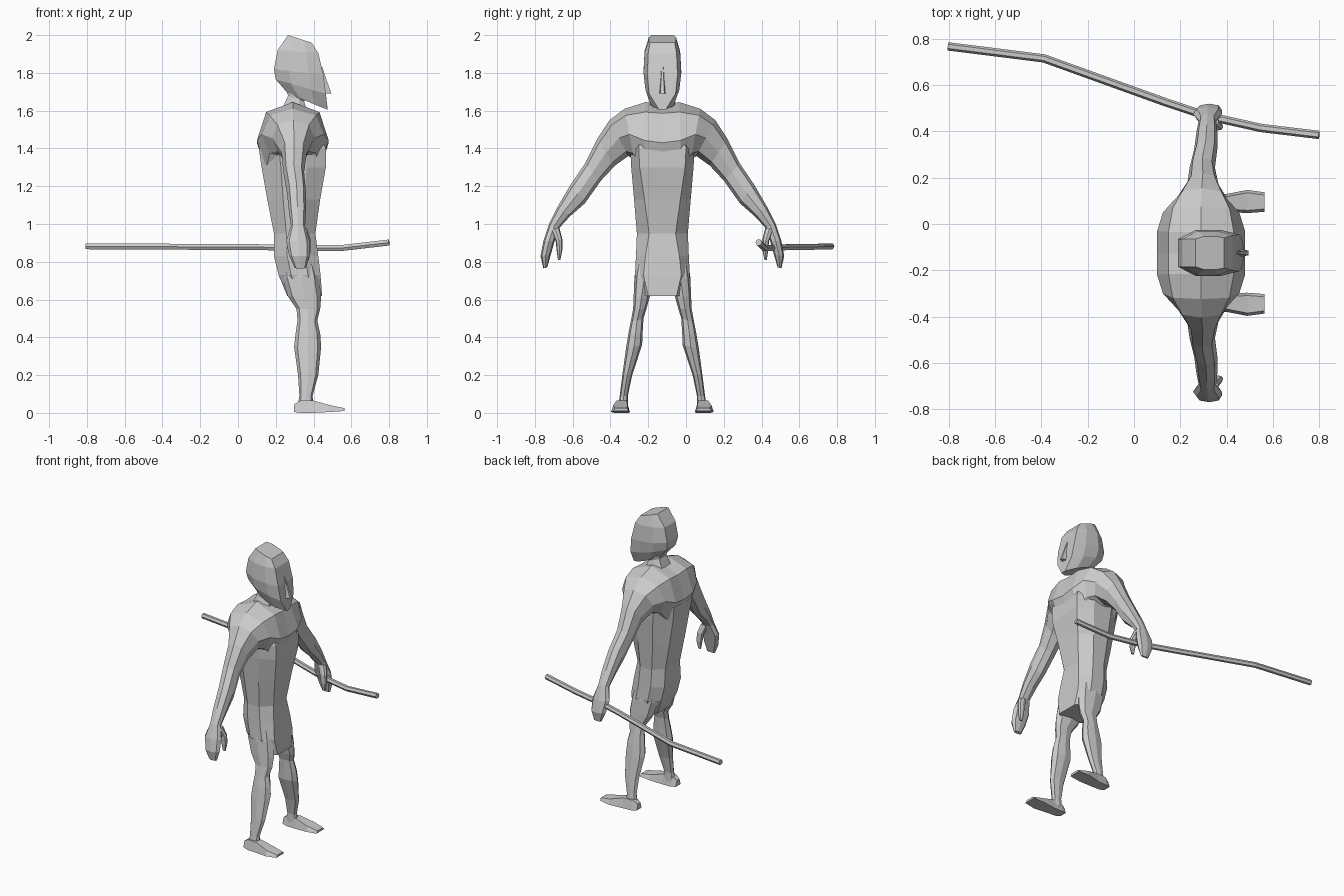
import bpy, bmesh, math
from mathutils import Vector

MID_Y = -0.125          # the body's plane of symmetry

skin = bpy.data.materials.new("light_grey")
skin.diffuse_color = (0.6, 0.6, 0.6, 1)


def loft(name, rings, mirror=False, y=MID_Y, cap_start=True):
    """Skin a list of equal-length point rings into one flat-shaded part."""
    bm = bmesh.new()
    loops = [[bm.verts.new(p) for p in ring] for ring in rings]
    n = len(loops[0])
    for a, b in zip(loops, loops[1:]):
        for i in range(n):
            j = (i + 1) % n
            bm.faces.new((a[i], a[j], b[j], b[i]))
    if cap_start:
        bm.faces.new(loops[0][::-1])
    bm.faces.new(loops[-1])
    bmesh.ops.recalc_face_normals(bm, faces=bm.faces)
    mesh = bpy.data.meshes.new(name)
    bm.to_mesh(mesh)
    bm.free()
    mesh.materials.append(skin)
    ob = bpy.data.objects.new(name, mesh)
    ob.location.y = y
    bpy.context.collection.objects.link(ob)
    if mirror:
        mod = ob.modifiers.new("mirror", 'MIRROR')
        mod.use_axis = (False, True, False)
    return ob


def limb_ring(d_out, z_out, d_in, z_in, x_back, x_front):
    """Eight-sided ring from an outer to an inner contour point."""
    c = Vector(((x_back + x_front) / 2, (d_out + d_in) / 2, (z_out + z_in) / 2))
    u = Vector((0, d_out - d_in, z_out - z_in)) / 2
    w = Vector(((x_front - x_back) / 2, 0, 0))
    ring = []
    for k in range(8):
        s = 1.05 if k % 2 else 1.0
        a = k * math.pi / 4
        ring.append(c + u * math.cos(a) * s + w * math.sin(a) * s)
    return ring


def body_ring(x_back, z_back, x_front, z_front, w_back, w_side, w_front):
    """Eight-sided ring, symmetric in y, running from back to front."""
    half = [(0, w_back), (0.3, w_side), (0.7, w_side), (1, w_front)]
    pts = half + [(t, -w) for t, w in reversed(half)]
    return [(x_back + t * (x_front - x_back), w,
             z_back + t * (z_front - z_back)) for t, w in pts]


# torso and skirt
torso = [(1.50, .15, .42, .10, .14, .11), (1.40, .11, .465, .10, .17, .125),
         (1.30, .125, .465, .09, .165, .12), (1.13, .155, .435, .085, .15, .095),
         (.95, .19, .41, .08, .135, .07), (.83, .19, .425, .09, .14, .09),
         (.73, .215, .437, .09, .145, .10), (.62, .26, .445, .07, .12, .075)]
loft("torso", [body_ring(b, z, f, z, wb, ws, wf) for z, b, f, wb, ws, wf in torso])

# shoulders, arms and hands
loft("shoulder_and_arm", [limb_ring(*s) for s in [
    (0, 1.64, 0, 1.22, .10, .48),
    (.09, 1.645, .10, 1.24, .10, .48),
    (.20, 1.61, .15, 1.34, .125, .455),
    (.28, 1.55, .18, 1.36, .18, .405),
    (.345, 1.45, .25, 1.31, .23, .365),
    (.41, 1.32, .325, 1.23, .24, .35),
    (.485, 1.21, .41, 1.11, .26, .36),
    (.555, 1.09, .49, 1.04, .27, .36),
    (.60, 1.00, .545, .98, .28, .355),
    (.63, .91, .57, .91, .255, .38),
    (.645, .83, .59, .84, .27, .38),
    (.63, .765, .61, .77, .30, .36)]], mirror=True, cap_start=False)
loft("thumb", [limb_ring(*s) for s in [
    (.59, .97, .545, .98, .31, .365),
    (.565, .91, .53, .92, .335, .385),
    (.56, .86, .53, .86, .345, .385),
    (.553, .81, .54, .81, .355, .375)]], mirror=True)

# head, neck and nose
loft("head", [body_ring(*s) for s in [
    (.265, 2.0, .39, 1.96, .06, .072, .065),
    (.21, 1.92, .425, 1.905, .06, .094, .075),
    (.19, 1.82, .452, 1.79, .06, .10, .08),
    (.20, 1.765, .465, 1.69, .05, .09, .07),
    (.265, 1.69, .475, 1.605, .04, .062, .018)]])
loft("neck", [body_ring(*s) for s in [
    (.24, 1.75, .38, 1.72, .04, .06, .04),
    (.265, 1.68, .35, 1.65, .04, .055, .035),
    (.23, 1.60, .37, 1.58, .05, .085, .06)]])
loft("nose", [[(.435, -w, z), (.435, w, z), (x, w * .5, z), (x, -w * .5, z)]
              for z, w, x in [(1.83, .008, .446), (1.76, .014, .47), (1.69, .021, .495)]])

# legs
loft("leg", [limb_ring(*s) for s in [
    (.13, .84, .02, .82, .23, .40),
    (.148, .72, .045, .70, .235, .43),
    (.152, .62, .068, .61, .265, .44),
    (.155, .55, .085, .55, .31, .435),
    (.168, .48, .10, .50, .315, .42),
    (.18, .42, .105, .42, .305, .435),
    (.193, .34, .107, .36, .297, .44),
    (.212, .20, .16, .20, .318, .425),
    (.226, .09, .183, .09, .325, .395),
    (.235, .03, .182, .03, .315, .40)]], mirror=True)

# feet
loft("foot", [[(x, a, z0), (x, b, z0), (x, b - .012, z1), (x, a + .012, z1)]
              for x, a, b, z0, z1 in [(.297, .188, .24, .005, .045),
                                      (.33, .18, .25, 0, .065),
                                      (.40, .178, .255, 0, .065),
                                      (.49, .172, .272, .005, .04),
                                      (.565, .178, .262, .01, .025)]], mirror=True)

# bent staff held in one hand
path = [(-.805, .768, .882), (-.39, .716, .88), (.14, .525, .877), (.26, .485, .875),
        (.37, .455, .873), (.55, .415, .873), (.80, .385, .902)]
staff = []
for i, p in enumerate(path):
    t = Vector(path[min(i + 1, 6)]) - Vector(path[max(i - 1, 0)])
    side = t.cross(Vector((0, 0, 1))).normalized()
    up = side.cross(t).normalized()
    staff.append([Vector(p) + .018 * (side * math.cos(k * math.pi / 3)
                                      + up * math.sin(k * math.pi / 3)) for k in range(6)])
loft("staff", staff, y=0)
